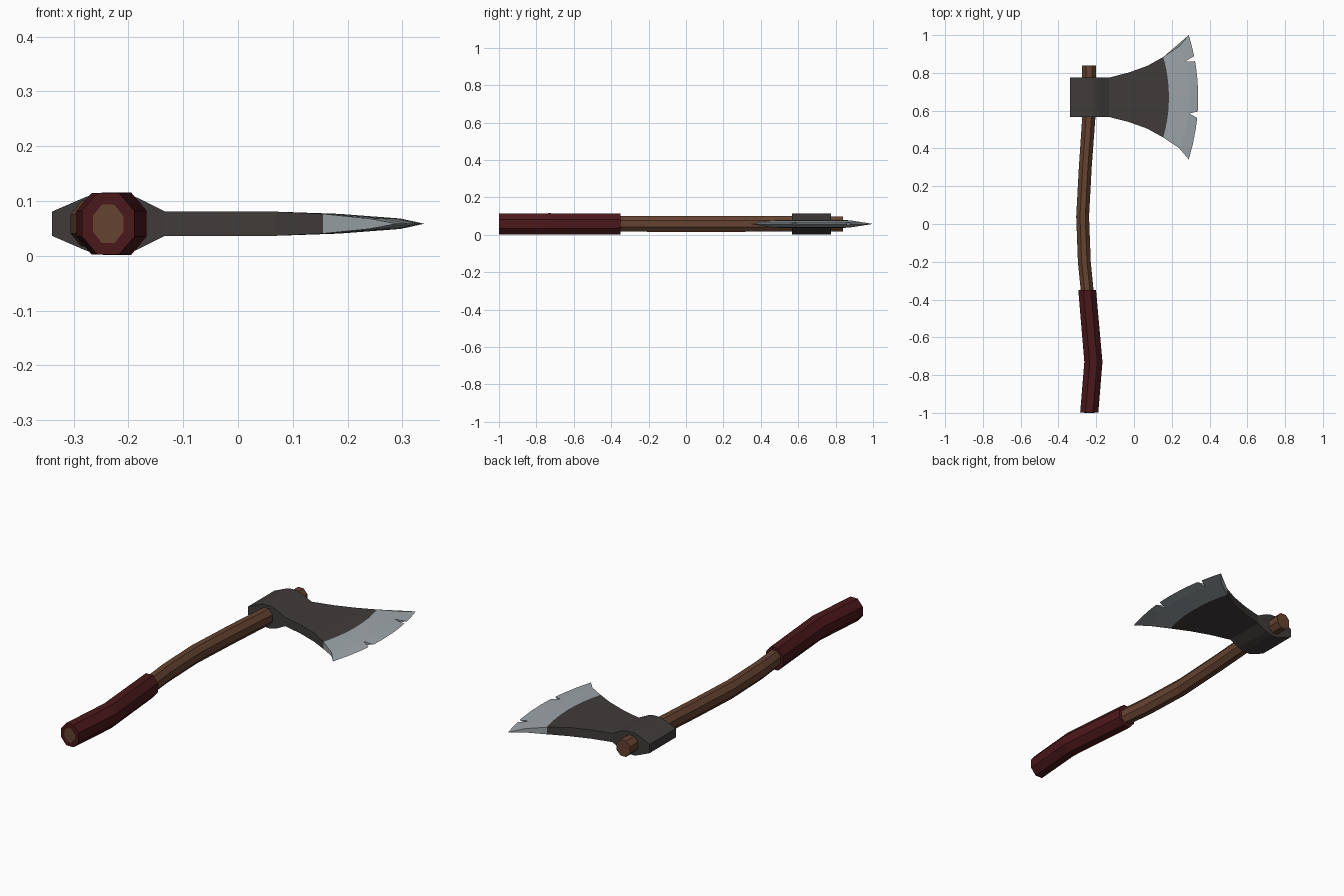
import bpy, bmesh, math

if "Cube" in bpy.data.objects:
    bpy.data.objects.remove(bpy.data.objects["Cube"])

ZC = 0.0585   # mid-plane height of the axe
YC = 0.671    # centre of the head along the handle


def material(name, rgb):
    m = bpy.data.materials.new(name)
    m.diffuse_color = (*rgb, 1)
    m.use_nodes = True
    m.node_tree.nodes["Principled BSDF"].inputs["Base Color"].default_value = m.diffuse_color
    return m


def finish(bm, name, mat):
    bmesh.ops.remove_doubles(bm, verts=bm.verts[:], dist=1e-5)
    bmesh.ops.recalc_face_normals(bm, faces=bm.faces[:])
    me = bpy.data.meshes.new(name)
    bm.to_mesh(me)
    bm.free()
    me.materials.append(mat)
    ob = bpy.data.objects.new(name, me)
    bpy.context.collection.objects.link(ob)
    return ob


def octagon_tube(name, path, mat):
    """Loft flat-sided octagons along y; path items are (y, x, half width, half height)."""
    bm = bmesh.new()
    k = 1 / math.cos(math.pi / 8)
    rings = []
    for y, x, w, h in path:
        angles = [math.pi / 8 + i * math.pi / 4 for i in range(8)]
        rings.append([bm.verts.new((x + w * k * math.cos(a), y, ZC + h * k * math.sin(a)))
                      for a in angles])
    for a, b in zip(rings, rings[1:]):
        for i in range(8):
            j = (i + 1) % 8
            bm.faces.new((a[i], a[j], b[j], b[i]))
    bm.faces.new(rings[0])
    bm.faces.new(rings[-1])
    return finish(bm, name, mat)


wood = material("wood", (0.13, 0.055, 0.03))
leather = material("leather", (0.07, 0.009, 0.011))
iron = material("iron", (0.05, 0.044, 0.042))
steel = material("steel", (0.34, 0.38, 0.40))

# Curved wooden handle
octagon_tube("handle", [
    (-1.0, -0.237, 0.028, 0.035), (-0.73, -0.217, 0.034, 0.040),
    (-0.35, -0.248, 0.034, 0.041), (-0.2, -0.263, 0.034, 0.042),
    (0.04, -0.272, 0.034, 0.042), (0.3, -0.258, 0.034, 0.042),
    (0.57, -0.239, 0.035, 0.041), (0.84, -0.238, 0.037, 0.040)], wood)

# Wrapped grip
octagon_tube("grip", [
    (-0.999, -0.237, 0.048, 0.056), (-0.73, -0.215, 0.048, 0.057),
    (-0.35, -0.248, 0.047, 0.056)], leather)


# Curves of the blade, t runs from -1 (lower corner) to 1 (upper corner)
def inner(t):
    return 0.185 - 0.03 * t * t, YC + 0.213 * t


def bevel(t):
    return 0.297 - 0.057 * t * t, YC + 0.27 * t


def edge(t):
    return 0.34 - 0.05 * t * t, YC + 0.329 * t


# Iron head: socket bulge plus flaring cheek, items are (x, half length, half thickness)
stations = [(-0.34, 0.104, 0.022), (-0.28, 0.104, 0.048), (-0.256, 0.104, 0.0565),
            (-0.214, 0.104, 0.0565), (-0.185, 0.104, 0.048), (-0.133, 0.104, 0.022),
            (-0.03, 0.130, 0.022), (0.07, 0.166, 0.022)]
rows = [i / 4 - 1 for i in range(9)]
columns = [[(x, YC + hy * t, hz) for t in rows] for x, hy, hz in stations]
columns.append([(*inner(t), 0.018) for t in rows])
bm = bmesh.new()
sheets = [[[bm.verts.new((x, y, ZC + s * h)) for x, y, h in col] for col in columns]
          for s in (-1, 1)]
last = len(rows) - 1
for c in range(len(columns) - 1):
    for sh in sheets:
        for r in range(last):
            bm.faces.new((sh[c][r], sh[c + 1][r], sh[c + 1][r + 1], sh[c][r + 1]))
    for r in (0, last):
        bm.faces.new((sheets[0][c][r], sheets[0][c + 1][r],
                      sheets[1][c + 1][r], sheets[1][c][r]))
for c in (0, len(columns) - 1):
    for r in range(last):
        bm.faces.new((sheets[0][c][r], sheets[0][c][r + 1],
                      sheets[1][c][r + 1], sheets[1][c][r]))
finish(bm, "axe_head", iron)

# Steel cutting edge; rows are (t on bevel, t on edge), a repeated bevel t opens a nick
rows = [(-1, -1), (-0.75, -0.75), (-0.5, -0.5), (-0.32, -0.33), (-0.32, -0.23), (0, 0),
        (0.25, 0.25), (0.5, 0.45), (0.70, 0.58), (0.70, 0.66), (0.85, 0.83), (1, 1)]
bm = bmesh.new()
lines = []
for tb, te in rows:
    tip = bm.verts.new((*edge(te), ZC))
    side = []
    for s in (-1, 1):
        side.append((bm.verts.new((*inner(tb), ZC + s * 0.018)),
                     bm.verts.new((*bevel(tb), ZC + s * 0.0095))))
    lines.append((tb, side, tip))
for (ta, sa, ea), (tb, sb, eb) in zip(lines, lines[1:]):
    if ta == tb:
        bm.faces.new((sa[0][1], sa[1][1], ea))
        bm.faces.new((sb[0][1], sb[1][1], eb))
        continue
    for s in (0, 1):
        bm.faces.new((sa[s][0], sa[s][1], sb[s][1], sb[s][0]))
        bm.faces.new((sa[s][1], ea, eb, sb[s][1]))
for _, s, e in (lines[0], lines[-1]):
    bm.faces.new((s[0][0], s[0][1], e, s[1][1], s[1][0]))
finish(bm, "cutting_edge", steel)
